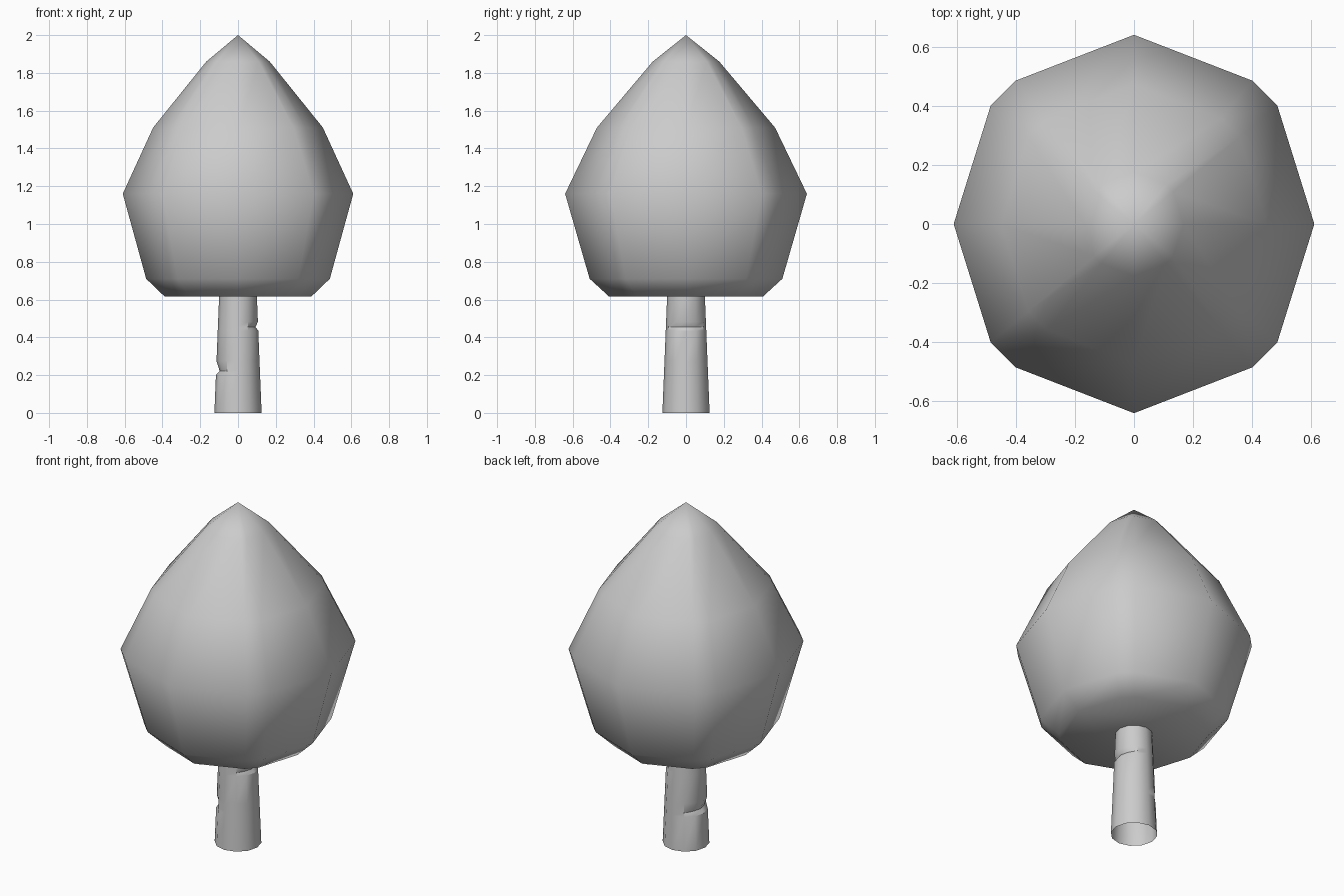
import bpy, bmesh
from math import cos, sin, radians, pi

if "Cube" in bpy.data.objects:
    bpy.data.objects.remove(bpy.data.objects["Cube"])


def skin(name, rings, apex=None, cap_bottom=False):
    """Bridge equal-length rings of points into a smooth-shaded surface."""
    bm = bmesh.new()
    loops = [[bm.verts.new(p) for p in ring] for ring in rings]
    n = len(loops[0])
    for a, b in zip(loops, loops[1:]):
        for i in range(n):
            j = (i + 1) % n
            bm.faces.new((a[i], a[j], b[j], b[i]))
    if apex:
        tip = bm.verts.new(apex)
        for i in range(n):
            bm.faces.new((loops[-1][i], loops[-1][(i + 1) % n], tip))
    if cap_bottom:
        bm.faces.new(loops[0][::-1])
    for f in bm.faces:
        f.smooth = True
    me = bpy.data.meshes.new(name)
    bm.to_mesh(me)
    bm.free()
    ob = bpy.data.objects.new(name, me)
    bpy.context.collection.objects.link(ob)
    return ob


# Crown: one chamfered-square outline scaled up the height to a point
outline = [(0.61, 0), (0.485, 0.40), (0.40, 0.485), (0, 0.64),
           (-0.40, 0.485), (-0.485, 0.40), (-0.61, 0), (-0.485, -0.40),
           (-0.40, -0.485), (0, -0.64), (0.40, -0.485), (0.485, -0.40)]
profile = [(0.615, 0.635), (0.71, 0.797), (1.16, 1.0), (1.51, 0.737), (1.86, 0.275)]
skin("crown", [[(x * s, y * s, z) for x, y in outline] for z, s in profile],
     apex=(0, 0, 2.0), cap_bottom=True)

# Trunk: open tapered tube, with a chipped notch on each side
SIDES = 12
# ring height, notch direction (degrees) and inward scale
levels = [(0, 0, 1), (0.20, 0, 1), (0.222, 170, 0.84), (0.275, 0, 1),
          (0.435, 0, 1), (0.455, 0, 0.87), (0.482, 0, 1), (0.62, 0, 1)]
trunk_rings = []
for z, direction, push in levels:
    r = 0.125 - 0.025 * z / 0.615
    ring = []
    for i in range(SIDES):
        a = 2 * pi * i / SIDES
        k = push if cos(a - radians(direction)) > 0.75 else 1
        ring.append((r * k * cos(a), r * k * sin(a), z))
    trunk_rings.append(ring)
trunk = skin("trunk", trunk_rings)
bpy.context.view_layer.objects.active = trunk
trunk.select_set(True)
bpy.ops.object.shade_smooth_by_angle(angle=radians(32))
